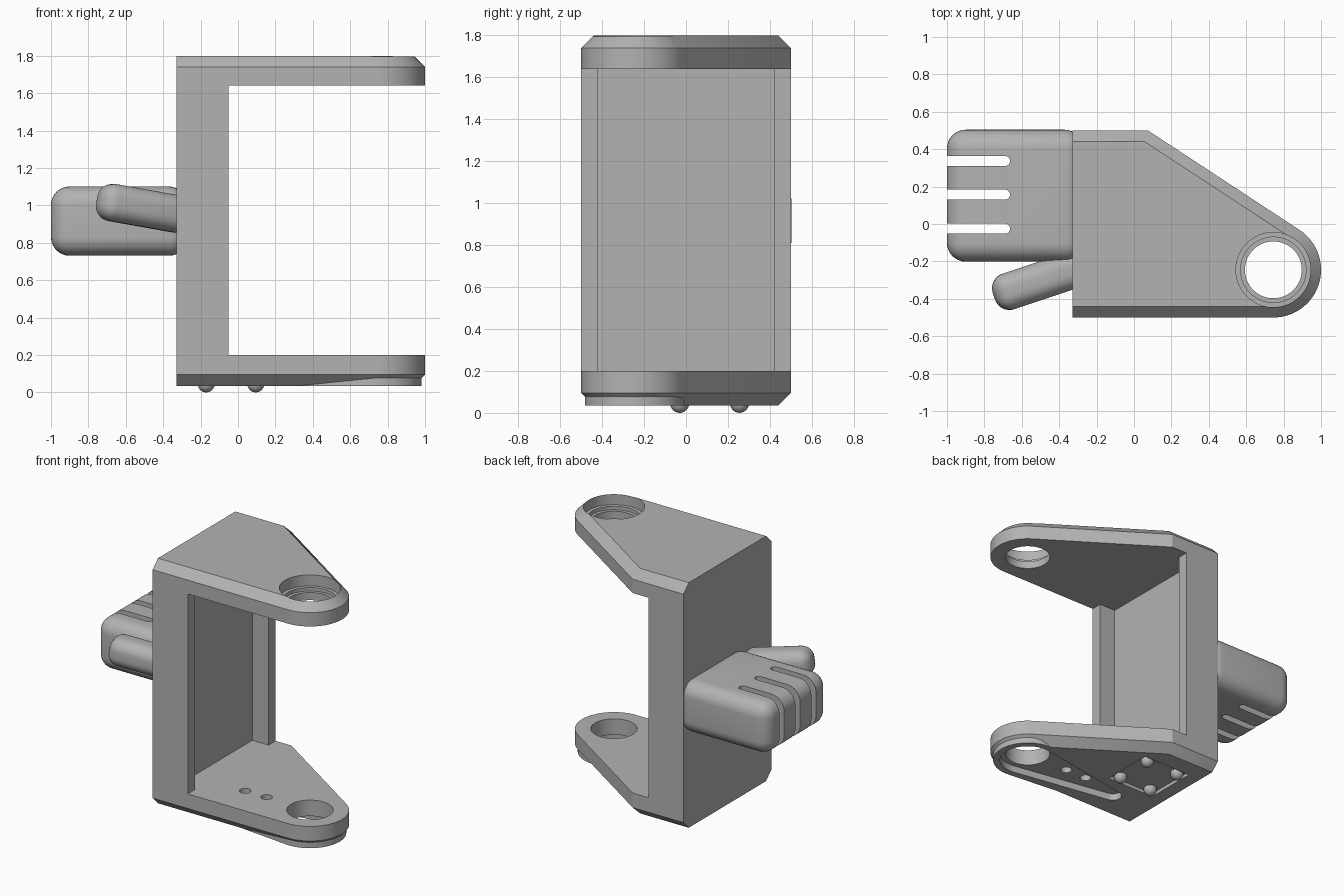
import bpy, bmesh
from math import pi, cos, sin, acos, atan2, radians
from mathutils import Vector, Matrix

old = bpy.data.objects.get("Cube")
if old:
    bpy.data.objects.remove(old, do_unlink=True)

grey = bpy.data.materials.new("matte_grey")
grey.use_nodes = True
COLOUR = (0.45, 0.45, 0.45, 1)
grey.diffuse_color = COLOUR
grey.node_tree.nodes["Principled BSDF"].inputs["Base Color"].default_value = COLOUR


def add_object(name, bm):
    bmesh.ops.recalc_face_normals(bm, faces=bm.faces[:])
    mesh = bpy.data.meshes.new(name)
    bm.to_mesh(mesh)
    bm.free()
    mesh.materials.append(grey)
    obj = bpy.data.objects.new(name, mesh)
    bpy.context.collection.objects.link(obj)
    return obj


def loft(name, layers):
    """Solid through stacked outlines, given as (points, z) pairs."""
    bm = bmesh.new()
    rings = [[bm.verts.new((x, y, z)) for x, y in pts] for pts, z in layers]
    for low, high in zip(rings, rings[1:]):
        for i in range(len(low)):
            j = (i + 1) % len(low)
            bm.faces.new((low[i], low[j], high[j], high[i]))
    bm.faces.new(rings[0][::-1])
    bm.faces.new(rings[-1])
    return add_object(name, bm)


def prism(name, pts, z0, z1):
    return loft(name, [(pts, z0), (pts, z1)])


def arc(cx, cy, r, a0, a1, n):
    angles = [a0 + (a1 - a0) * i / n for i in range(n + 1)]
    return [(cx + r * cos(a), cy + r * sin(a)) for a in angles]


def circle(cx, cy, r, n=64):
    return arc(cx, cy, r, 0, 2 * pi, n)[:-1]


def teardrop(cx, cy, r0, length, r1):
    """Hull of a circle and a second one further along -x."""
    t = acos((r0 - r1) / length)
    return (arc(cx, cy, r0, t - pi, pi - t, 48)
            + arc(cx - length, cy, r1, pi - t, pi + t, 24))


def rect(x0, x1, y0, y1):
    return [(x0, y0), (x1, y0), (x1, y1), (x0, y1)]


def bake(obj):
    graph = bpy.context.evaluated_depsgraph_get()
    mesh = bpy.data.meshes.new_from_object(obj.evaluated_get(graph))
    obj.modifiers.clear()
    obj.data = mesh


def combine(obj, cutter, operation='DIFFERENCE'):
    mod = obj.modifiers.new("shape", 'BOOLEAN')
    mod.operation = operation
    mod.solver = 'EXACT'
    mod.object = cutter
    bake(obj)
    bpy.data.objects.remove(cutter, do_unlink=True)


def rounded_box(name, size, radius, matrix):
    bm = bmesh.new()
    bmesh.ops.create_cube(bm, size=1)
    bmesh.ops.scale(bm, vec=size, verts=bm.verts[:])
    bmesh.ops.bevel(bm, geom=bm.edges[:], offset=radius, segments=8,
                    profile=0.5, affect='EDGES')
    bm.transform(matrix)
    return add_object(name, bm)


# Bracket outline, shrunk on every side except the flat back
BACK, HX, HY, R = -0.33, 0.745, -0.245, 0.255
SLOPE = radians(56.7)


def outline(inset):
    r = R - inset
    return ([(BACK, HY - r)] + arc(HX, HY, r, -pi / 2, SLOPE, 40)
            + [(0.075 - 0.3 * inset, 0.5 - inset), (BACK, 0.5 - inset)])


# Bracket body with chamfered ends
body = loft("bracket_body", [(outline(0.06), 0.035), (outline(0), 0.095),
                             (outline(0), 1.74), (outline(0.06), 1.8)])
combine(body, prism("lower_boss", teardrop(HX, HY, 0.237, 0.76, 0.16), 0.035, 0.15), 'UNION')

# Opening between the arms, with a recessed panel in the wall
combine(body, prism("opening", [(-0.18, -0.42), (-0.05, -0.42), (-0.05, -0.8), (1.3, -0.8),
                                (1.3, 0.8), (-0.05, 0.8), (-0.05, 0.42), (-0.18, 0.42)],
                    0.2, 1.64))

# Upper arm: stepped pivot hole
for radius, floor in ((0.2, 1.72), (0.175, 1.695), (0.152, 1.5)):
    combine(body, prism("upper_hole", circle(HX, HY, radius), floor, 1.9))

# Lower arm: lever pocket, pivot hole, screw holes and foot pocket
combine(body, prism("lever_pocket", teardrop(HX, HY, 0.19, 0.76, 0.06), -0.1, 0.085))
combine(body, prism("lower_hole", circle(HX, HY, 0.152), -0.1, 0.4))
for x in (0.4, 0.23):
    combine(body, prism("screw_hole", circle(x, HY, 0.038, 24), -0.1, 0.4))
combine(body, prism("foot_pocket", rect(-0.23, 0.16, -0.08, 0.31), -0.1, 0.06))
parts = [body]

# Round feet
for x in (-0.17, 0.095):
    for y in (-0.03, 0.255):
        bm = bmesh.new()
        bmesh.ops.create_uvsphere(bm, u_segments=24, v_segments=12, radius=0.045,
                                  matrix=Matrix.Translation((x, y, 0.045)))
        parts.append(add_object("foot", bm))

# Hand with finger gaps
hand = rounded_box("hand", (0.73, 0.705, 0.37), 0.1,
                   Matrix.Translation((-0.635, 0.1515, 0.916)))
for y in (-0.025, 0.157, 0.337):
    combine(hand, prism("finger_gap", teardrop(-0.69, y, 0.027, 0.5, 0.026)[::1], 0.5, 1.3))
parts.append(hand)

# Thumb, tilted out and up from the wall
tip, root = Vector((-0.745, -0.385, 1.028)), Vector((-0.25, -0.22, 0.94))
axis = root - tip
turn = (Matrix.Rotation(atan2(axis.y, axis.x), 4, 'Z')
        @ Matrix.Rotation(-atan2(axis.z, axis.xy.length), 4, 'Y'))
parts.append(rounded_box("thumb", (axis.length, 0.2, 0.2), 0.08,
                         Matrix.Translation((tip + root) / 2) @ turn))

# Smooth shading with sharp edges kept
bpy.ops.object.select_all(action='DESELECT')
for part in parts:
    part.select_set(True)
bpy.context.view_layer.objects.active = body
bpy.ops.object.shade_smooth_by_angle(angle=radians(30))
